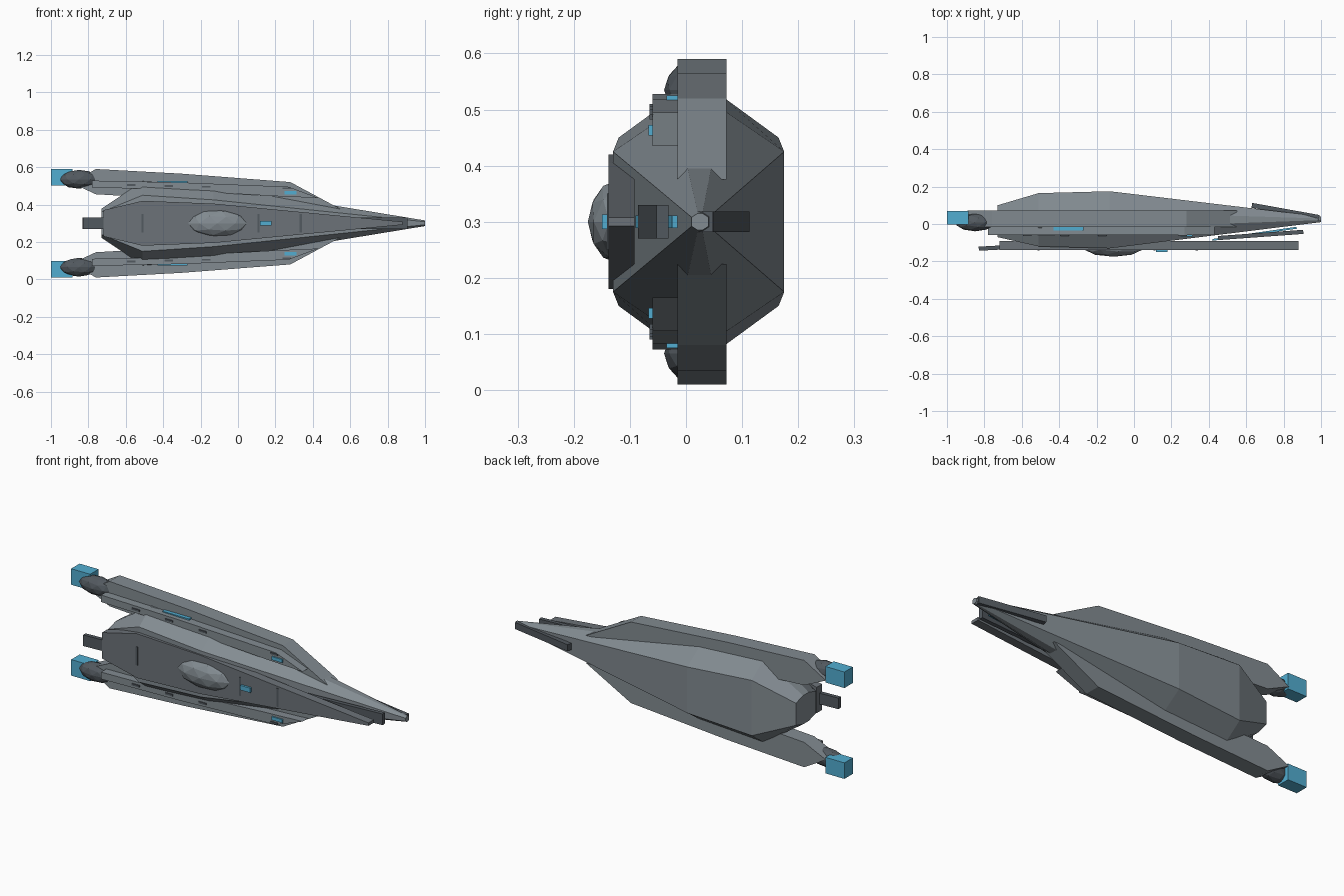
import bpy, bmesh, math
from mathutils import Matrix, Vector

if "Cube" in bpy.data.objects:
    bpy.data.objects.remove(bpy.data.objects["Cube"])

ZC = 0.3  # height of the ship's mirror plane


def material(name, rgb):
    m = bpy.data.materials.new(name)
    m.diffuse_color = (*rgb, 1)
    m.use_nodes = True
    m.node_tree.nodes["Principled BSDF"].inputs["Base Color"].default_value = m.diffuse_color
    return m


HULL = material("hull grey", (0.225, 0.26, 0.285))
DECK = material("deck grey", (0.15, 0.17, 0.19))
DARK = material("dark grey", (0.085, 0.10, 0.115))
BLUE = material("glow blue", (0.085, 0.42, 0.64))


def finish(name, bm, mat):
    bmesh.ops.recalc_face_normals(bm, faces=bm.faces[:])
    me = bpy.data.meshes.new(name)
    bm.to_mesh(me)
    bm.free()
    me.materials.append(mat)
    ob = bpy.data.objects.new(name, me)
    bpy.context.collection.objects.link(ob)
    return ob


def loft(name, rings, mat):
    """Skin a list of equal-length point rings and cap both ends."""
    bm = bmesh.new()
    vs = [[bm.verts.new(p) for p in r] for r in rings]
    n = len(vs[0])
    for a, b in zip(vs, vs[1:]):
        for i in range(n):
            j = (i + 1) % n
            bm.faces.new((a[i], a[j], b[j], b[i]))
    bm.faces.new(vs[0])
    bm.faces.new(vs[-1])
    return finish(name, bm, mat)


def slab(name, outline, y0, y1, mat, side=1):
    """Plate from an (x, distance from mirror plane) outline."""
    return loft(name, [[(x, y, ZC + side * z) for x, z in outline] for y in (y0, y1)], mat)


def box(name, centre, size, mat, turn=0):
    bm = bmesh.new()
    bmesh.ops.create_cube(bm, size=1)
    bm.transform(Matrix.Translation(centre) @ Matrix.Rotation(turn, 4, 'Z')
                 @ Matrix.Diagonal((*size, 1)))
    return finish(name, bm, mat)


def bar(name, start, end, thick, width, mat):
    """Slanted bar in the x-y plane, lying on the mirror plane."""
    a, b = Vector(start), Vector(end)
    d, c = b - a, (a + b) / 2
    return box(name, (c.x, c.y, ZC), (d.length, thick, width), mat, math.atan2(d.y, d.x))


def ball(name, centre, radii, mat):
    bm = bmesh.new()
    bmesh.ops.create_icosphere(bm, subdivisions=2, radius=1)
    bm.transform(Matrix.Translation(centre) @ Matrix.Diagonal((*radii, 1)))
    return finish(name, bm, mat)


# Fuselage: eight-sided stations (x, top y, bottom y, flat half width, widest half width)
rings = []
for x, t, b, f, w in ((-0.73, -0.07, 0.10, 0.06, 0.078), (-0.51, -0.12, 0.165, 0.15, 0.225),
                      (-0.13, -0.13, 0.175, 0.125, 0.20), (1.0, 0.01, 0.04, 0.008, 0.015)):
    m0, m1 = t + (b - t) * 0.36, t + (b - t) * 0.64
    half = [(t, f), (m0, w), (m1, w), (b, f)]
    rings.append([(x, y, ZC + z) for y, z in half] + [(x, y, ZC - z) for y, z in reversed(half)])
loft("fuselage", rings, HULL)

# Upper deck with canopy, slots and light
deck = [(-0.72, 0.07), (-0.51, 0.12), (-0.13, 0.105), (0.88, 0.008)]
slab("upper_deck", deck + [(x, -z) for x, z in reversed(deck)], -0.138, -0.092, DECK)
ball("canopy", (-0.11, -0.12, ZC), (0.165, 0.055, 0.075), HULL)
for x in (-0.51, 0.11, 0.335):
    box("deck_slot", (x, -0.138, ZC), (0.012, 0.006, 0.10), DARK)
box("deck_light", (0.148, -0.143, ZC), (0.06, 0.014, 0.025), BLUE)

# Nose and tail bars
bar("upper_nose_bar", (0.45, -0.075), (0.905, -0.042), 0.022, 0.06, DARK)
bar("nose_light_bar", (0.42, -0.085), (0.87, -0.02), 0.01, 0.022, BLUE)
bar("lower_nose_bar", (0.63, 0.10), (0.99, 0.035), 0.026, 0.036, DARK)
bar("tail_bar", (-0.83, -0.132), (-0.70, -0.125), 0.022, 0.06, DARK)

# Wings, mirrored above and below the middle
for s in (1, -1):
    slab("wing", [(-0.89, 0.215), (-0.76, 0.29), (-0.3, 0.265), (0.28, 0.22),
                  (0.55, 0.075), (0.2, 0.08), (-0.5, 0.14), (-0.76, 0.155)],
         -0.015, 0.072, HULL, s)
    slab("wing_panel", [(-0.78, 0.228), (-0.3, 0.218), (0.27, 0.195), (0.43, 0.135),
                        (0.2, 0.145), (-0.5, 0.185), (-0.78, 0.19)],
         -0.06, -0.012, HULL, s)
    ball("engine_pod", (-0.85, 0.008, ZC + s * 0.235), (0.105, 0.047, 0.05), DARK)
    box("engine_exhaust", (-0.943, 0.034, ZC + s * 0.2465), (0.114, 0.072, 0.087), BLUE)
    box("wing_light", (0.28, -0.061, ZC + s * 0.163), (0.065, 0.012, 0.018), BLUE)
    box("wing_strip_light", (-0.35, -0.025, ZC + s * 0.219), (0.16, 0.02, 0.012), BLUE)
    for x, z in ((-0.57, 0.205), (-0.37, 0.2), (-0.17, 0.195), (0.26, 0.187)):
        box("wing_slot", (x, -0.062, ZC + s * z), (0.045, 0.006, 0.01), DARK)
